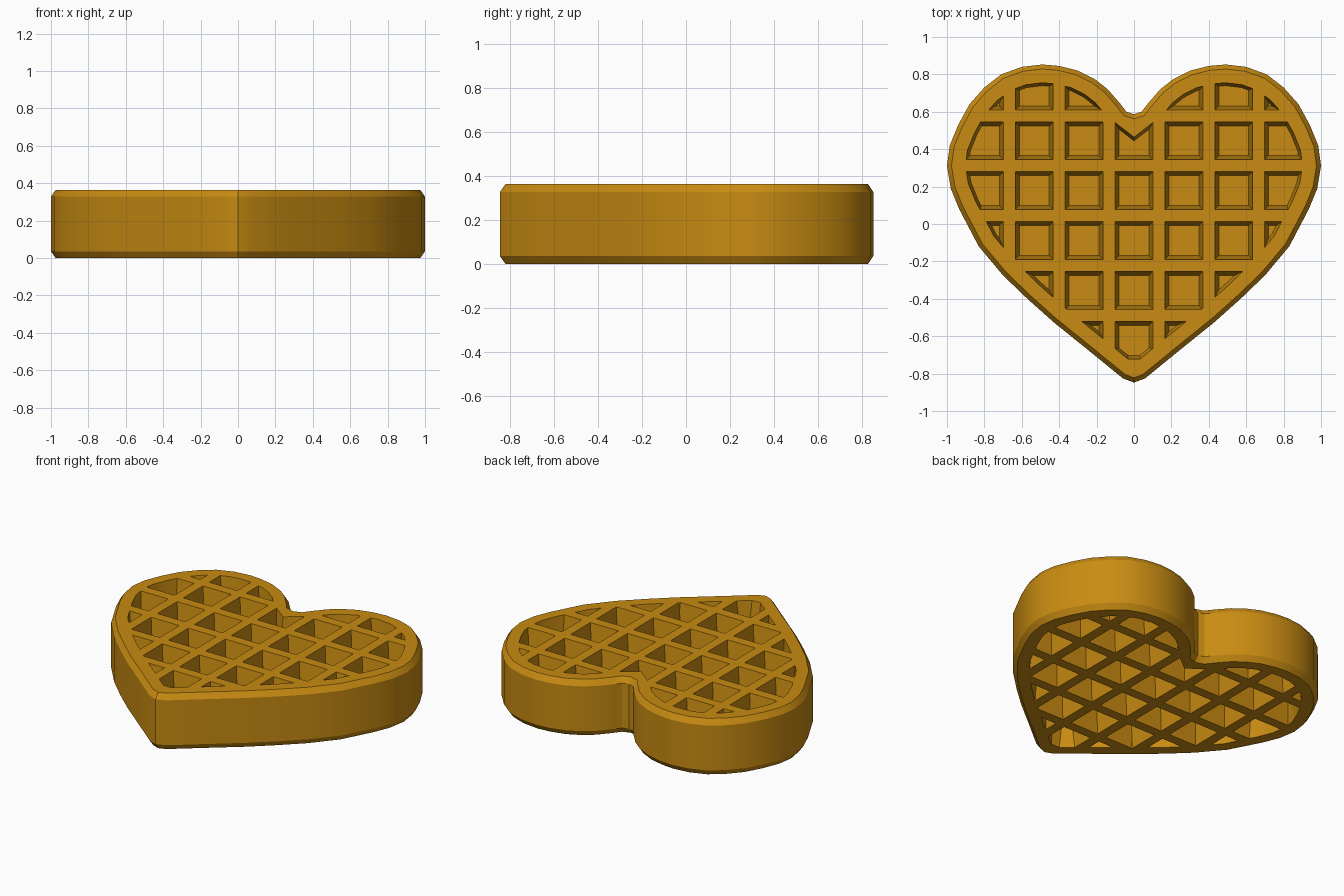
import bpy
import bmesh
from mathutils import Vector

cube = bpy.data.objects.get("Cube")
if cube:
    bpy.data.objects.remove(cube, do_unlink=True)

HEIGHT = 0.364      # thickness of the waffle
FLOOR = 0.215       # height of the upper pocket floors
PITCH = 0.2667      # spacing of the pockets

# Left half of the heart outline, from the notch round to the tip
HALF = [(0, 0.587), (0.04, 0.60), (0.075, 0.645), (0.14, 0.72), (0.21, 0.775),
        (0.30, 0.82), (0.40, 0.845), (0.49, 0.853), (0.60, 0.84), (0.71, 0.80),
        (0.80, 0.73), (0.88, 0.64), (0.94, 0.53), (0.985, 0.42), (1.0, 0.31),
        (0.98, 0.19), (0.935, 0.08), (0.83, -0.12), (0.70, -0.275),
        (0.57, -0.40), (0.43, -0.525), (0.25, -0.67), (0.06, -0.825), (0, -0.848)]


def mirrored(half):
    """Closed clockwise outline from one half."""
    return [Vector(p) for p in half] + [Vector((-x, y)) for x, y in half[-2:0:-1]]


def inset(points, distance):
    """Move every edge of a clockwise outline inwards by a distance."""
    result = []
    for i, p in enumerate(points):
        a = (p - points[i - 1]).normalized()
        b = (points[(i + 1) % len(points)] - p).normalized()
        na, nb = Vector((a.y, -a.x)), Vector((b.y, -b.x))
        result.append(p + (na + nb) * distance / (1 + na.dot(nb)))
    return result


def loft(bm, sections):
    """Closed solid through (outline, height) sections."""
    rings = [[bm.verts.new((p.x, p.y, z)) for p in pts] for pts, z in sections]
    for low, high in zip(rings, rings[1:]):
        for i in range(len(low)):
            bm.faces.new((low[i - 1], low[i], high[i], high[i - 1]))
    bm.faces.new(rings[0])
    bm.faces.new(rings[-1])


def make_object(name, bm):
    bmesh.ops.recalc_face_normals(bm, faces=bm.faces[:])
    mesh = bpy.data.meshes.new(name)
    bm.to_mesh(mesh)
    bm.free()
    obj = bpy.data.objects.new(name, mesh)
    bpy.context.collection.objects.link(obj)
    return obj


def boolean(obj, cutter, operation):
    """Apply a boolean and remove the cutter."""
    cutter.hide_render = True
    mod = obj.modifiers.new(operation.lower(), 'BOOLEAN')
    mod.operation, mod.object, mod.solver = operation, cutter, 'EXACT'
    bpy.context.view_layer.objects.active = obj
    bpy.ops.object.modifier_apply(modifier=mod.name)
    bpy.data.objects.remove(cutter, do_unlink=True)


def square(x, y, r):
    return [Vector((x + i * r, y + j * r)) for i, j in ((-1, -1), (-1, 1), (1, 1), (1, -1))]


def pockets(flip):
    """Tapered square pockets trimmed to a smaller heart, on the top or bottom."""
    def level(z):
        return HEIGHT - z if flip else z

    rim = HEIGHT + 0.04
    grid = bmesh.new()
    for col in range(-3, 4):
        for row in range(-4, 2):
            x, y = col * PITCH, 0.445 + row * PITCH
            loft(grid, [(square(x, y, 0.08), level(FLOOR)),
                        (square(x, y, 0.107), level(rim))])
    core = bmesh.new()
    heart = mirrored(HALF[:1] + HALF[2:])
    loft(core, [(inset(heart, 0.116), level(FLOOR - 0.03)),
                (inset(heart, 0.09), level(rim + 0.03))])
    cells = make_object("pocket_cutter", grid)
    boolean(cells, make_object("pocket_limit", core), 'INTERSECT')
    return cells


# Heart slab with chamfered rims
bm = bmesh.new()
outline = mirrored(HALF)
rim_line = inset(outline, 0.024)
loft(bm, [(rim_line, 0), (outline, 0.036), (outline, HEIGHT - 0.036), (rim_line, HEIGHT)])
waffle = make_object("heart_waffle", bm)

# Pocket grid on both faces
for flip in (False, True):
    boolean(waffle, pockets(flip), 'DIFFERENCE')

# Golden batter colour
batter = bpy.data.materials.new("golden_batter")
batter.use_nodes = True
colour = (0.58, 0.26, 0.006, 1)
batter.diffuse_color = colour
batter.node_tree.nodes["Principled BSDF"].inputs["Base Color"].default_value = colour
waffle.data.materials.clear()
waffle.data.materials.append(batter)

# Smooth sides with sharp rims and pockets
bpy.ops.object.select_all(action='DESELECT')
waffle.select_set(True)
bpy.context.view_layer.objects.active = waffle
bpy.ops.object.shade_smooth_by_angle(angle=0.5)
